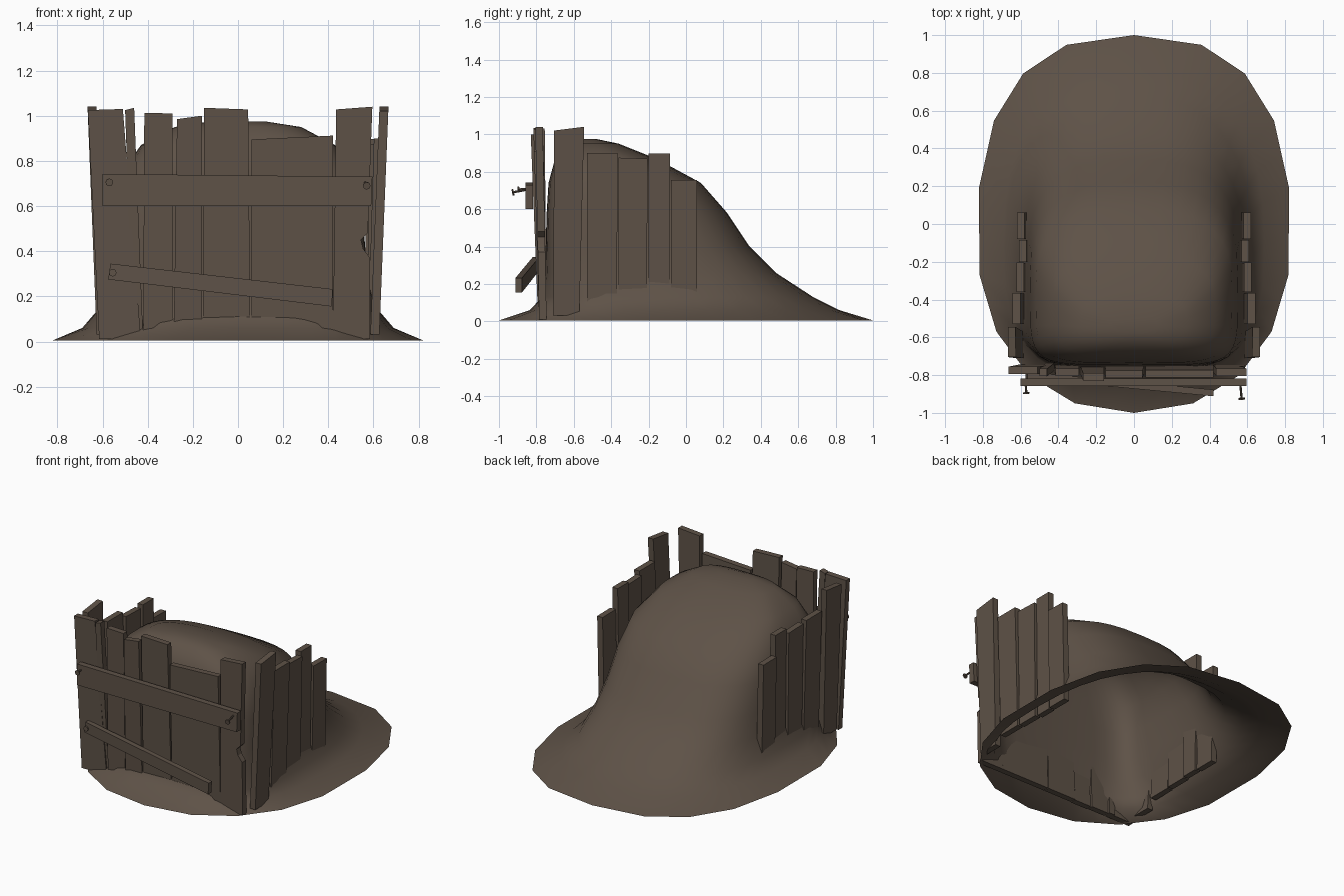
import bpy, bmesh, math
from mathutils import Vector, Matrix

cube = bpy.data.objects.get("Cube")
if cube:
    bpy.data.objects.remove(cube, do_unlink=True)

brown = bpy.data.materials.new("earthy_brown")
brown.use_nodes = True
color = (0.112, 0.084, 0.063, 1)
brown.diffuse_color = color
bsdf = brown.node_tree.nodes["Principled BSDF"]
bsdf.inputs["Base Color"].default_value = color
bsdf.inputs["Roughness"].default_value = 0.9


def finish(name, bm, smooth=False):
    mesh = bpy.data.meshes.new(name)
    bmesh.ops.recalc_face_normals(bm, faces=bm.faces)
    for f in bm.faces:
        f.smooth = smooth
    bm.to_mesh(mesh)
    bm.free()
    mesh.materials.append(brown)
    obj = bpy.data.objects.new(name, mesh)
    bpy.context.collection.objects.link(obj)
    return obj


# Dirt mound: stacked rings, boxy towards the fence and rounded at the back
def ring(z, w, front, back, mid, n_front, n_back, count=36):
    pts = []
    for k in range(count):
        t = math.pi / 2 + 2 * math.pi * k / count
        c, s = math.cos(t), math.sin(t)
        n = n_back if s > 0 else n_front
        x = w * math.copysign(abs(c) ** (2 / n), c)
        reach = back - mid if s > 0 else mid - front
        y = mid + reach * math.copysign(abs(s) ** (2 / n), s)
        pts.append(Vector((x, y, z)))
    return pts


RINGS = [  # height, half width, front, back, widest y, squareness front and back
    (0.005, 0.83, -1.0, 1.0, -0.08, 2.2, 2.55),
    (0.06, 0.69, -0.835, 0.82, -0.1, 2.9, 2.4),
    (0.13, 0.63, -0.77, 0.68, -0.15, 4.2, 2.4),
    (0.26, 0.585, -0.755, 0.48, -0.2, 5.5, 2.7),
    (0.40, 0.565, -0.75, 0.34, -0.25, 6, 2.8),
    (0.58, 0.55, -0.745, 0.22, -0.3, 6, 2.8),
    (0.74, 0.52, -0.735, 0.08, -0.35, 5, 2.7),
    (0.87, 0.43, -0.70, -0.16, -0.42, 4, 2.5),
    (0.95, 0.28, -0.64, -0.36, -0.5, 3, 2.3),
    (0.975, 0.12, -0.58, -0.48, -0.53, 2, 2),
]
bm = bmesh.new()
loops = []
for i, r in enumerate(RINGS):
    pts = ring(*r)
    if i == 0:  # coarse outline on the ground
        for k in range(1, len(pts), 2):
            pts[k] = (pts[k - 1] + pts[(k + 1) % len(pts)]) / 2
    loops.append([bm.verts.new(p) for p in pts])
for a, b in zip(loops, loops[1:]):
    for k in range(len(a)):
        j = (k + 1) % len(a)
        bm.faces.new((a[k], a[j], b[j], b[k]))
bm.faces.new(loops[-1])
finish("dirt_mound", bm, smooth=True)


# Board: an outline placed by a function and thickened along a direction
def board(name, outline, place, thick):
    bm = bmesh.new()
    near = [bm.verts.new(place(u, v)) for u, v in outline]
    far = [bm.verts.new(p.co + Vector(thick)) for p in near]
    bm.faces.new(near)
    bm.faces.new(far[::-1])
    for k in range(len(near)):
        j = (k + 1) % len(near)
        bm.faces.new((near[k], near[j], far[j], far[k]))
    return finish(name, bm)


# Front fence: bottom left, bottom right, top left, top right, tops, depth, lean
FRONT = [
    (-0.615, -0.43, -0.665, -0.51, 1.025, 1.03, -0.785, -0.01),
    (-0.465, -0.42, -0.50, -0.46, 1.025, 1.035, -0.775, -0.03),
    (-0.42, -0.29, -0.415, -0.29, 1.013, 1.01, -0.785, -0.02),
    (-0.285, -0.16, -0.27, -0.16, 0.985, 1.0, -0.79, -0.04),
    (-0.155, 0.055, -0.15, 0.045, 1.035, 1.028, -0.785, -0.03),
    (0.06, 0.42, 0.06, 0.42, 0.895, 0.912, -0.785, -0.03),
    (0.42, 0.585, 0.435, 0.595, 1.028, 1.04, -0.785, -0.02),
]
for i, (bl, br, tl, tr, zl, zr, y, lean) in enumerate(FRONT):
    pts = [(bl, 0.01), (br, 0.01), (tr, zr), (tl, zl)]
    if i == len(FRONT) - 1:  # broken bite in the outer edge
        pts[2:2] = [(0.585, 0.37), (0.555, 0.41), (0.545, 0.45), (0.575, 0.48)]
    board(f"front_plank_{i + 1}", pts,
          lambda u, v, y=y, lean=lean: Vector((u, y + lean * v, v)), (0, 0.04, 0))

# Side fences, mirrored: y ranges at bottom and top, tops, bottom, x, lean
SIDE = [
    (-0.71, -0.57, -0.705, -0.545, 1.02, 1.04, 0.03, 0.585, 0.04),
    (-0.53, -0.37, -0.53, -0.365, 0.9, 0.9, 0.08, 0.575, 0.03),
    (-0.36, -0.21, -0.36, -0.205, 0.875, 0.87, 0.08, 0.57, 0.015),
    (-0.20, -0.09, -0.20, -0.085, 0.897, 0.897, 0.08, 0.56, 0.01),
    (-0.08, 0.06, -0.08, 0.06, 0.757, 0.755, 0.08, 0.565, 0.02),
]
for side, word in ((1, "left"), (-1, "right")):
    for i, (b0, b1, t0, t1, z0, z1, zb, x, lean) in enumerate(SIDE):
        pts = [(b0, zb), (b1, zb), (t1, z1), (t0, z0)]
        board(f"{word}_plank_{i + 1}", pts,
              lambda u, v: Vector((side * (x + lean * v), u, v)), (side * 0.04, 0, 0))

# Cross rails, the lower one hanging loose
board("upper_rail", [(-0.6, 0.6), (0.59, 0.6), (0.595, 0.73), (-0.6, 0.742)],
      lambda u, v: Vector((u, -0.857, v)), (0, 0.04, 0))
board("lower_rail", [(-0.575, 0.275), (0.415, 0.155), (0.42, 0.232), (-0.565, 0.345)],
      lambda u, v: Vector((u, -0.872 - 0.095 * u, v)), (0, 0.035, 0))


# Bent-out nails with flat heads
def nail(name, start, end, radius=0.006, head=0.017):
    start, end = Vector(start), Vector(end)
    axis = end - start
    turn = axis.to_track_quat("Z", "Y").to_matrix().to_4x4()
    bm = bmesh.new()
    for r, depth, pos in ((radius, axis.length, (start + end) / 2), (head, 0.008, end)):
        bmesh.ops.create_cone(bm, cap_ends=True, segments=8, radius1=r, radius2=r,
                              depth=depth, matrix=Matrix.Translation(pos) @ turn)
    finish(name, bm)


nail("right_nail", (-0.575, -0.82, 0.71), (-0.57, -0.895, 0.705))
nail("left_nail", (0.56, -0.82, 0.71), (0.57, -0.925, 0.69))
nail("lower_nail", (-0.555, -0.79, 0.305), (-0.555, -0.825, 0.305))
